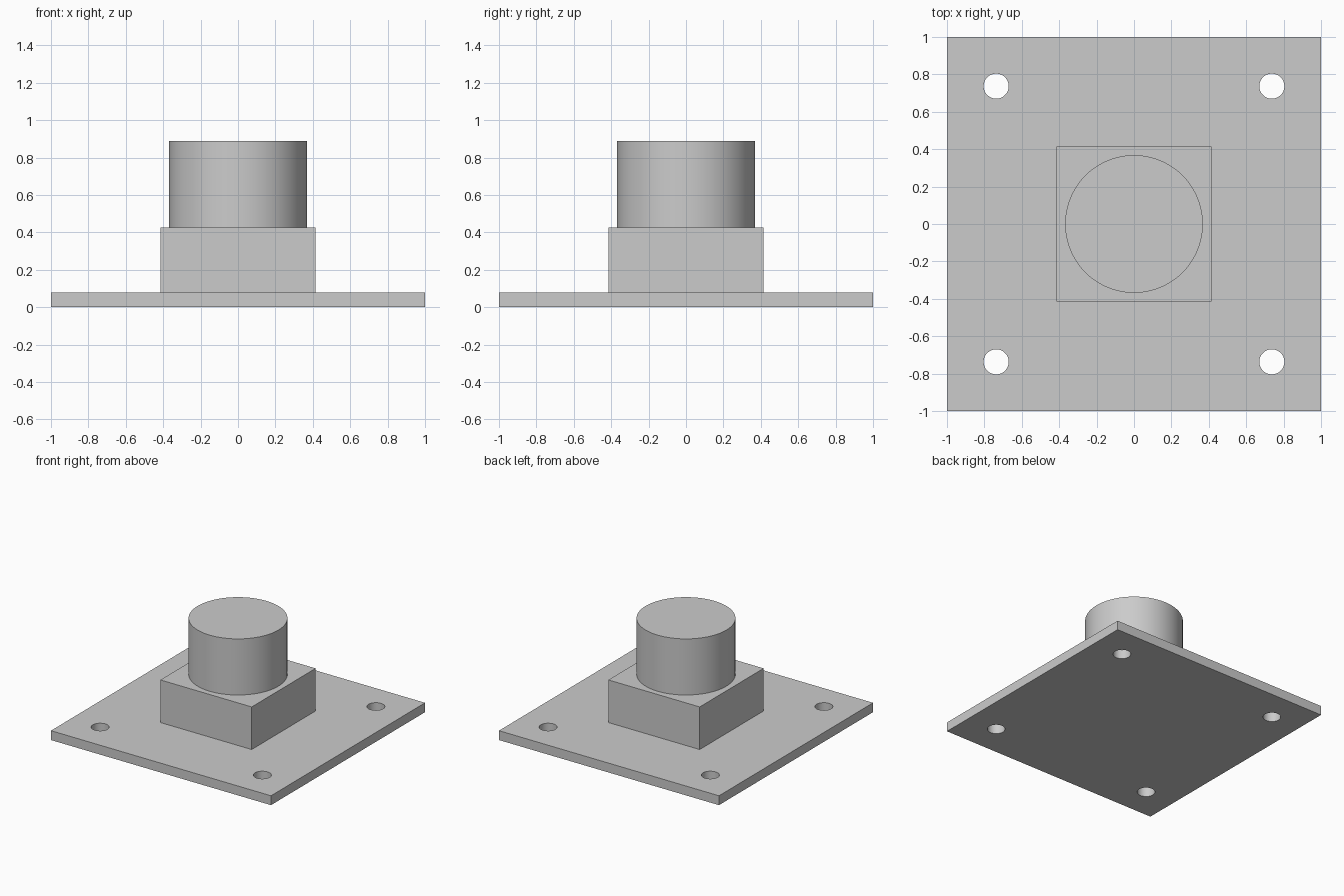
import bpy
import math

default = bpy.data.objects.get("Cube")
if default:
    bpy.data.objects.remove(default, do_unlink=True)

grey = bpy.data.materials.new("light_grey")
grey.use_nodes = True
grey.diffuse_color = (0.6, 0.6, 0.6, 1)
grey.node_tree.nodes["Principled BSDF"].inputs["Base Color"].default_value = (0.6, 0.6, 0.6, 1)


def finish(obj, name):
    obj.name = name
    obj.data.materials.append(grey)
    return obj


def block(name, width, bottom, top):
    bpy.ops.mesh.primitive_cube_add(size=1, location=(0, 0, (bottom + top) / 2))
    obj = bpy.context.object
    obj.scale = (width, width, top - bottom)
    bpy.ops.object.transform_apply(location=False, rotation=False, scale=True)
    return finish(obj, name)


def cylinder(name, radius, x, y, bottom, top, sides):
    bpy.ops.mesh.primitive_cylinder_add(vertices=sides, radius=radius, depth=top - bottom,
                                        location=(x, y, (bottom + top) / 2))
    return finish(bpy.context.object, name)


def smooth(obj):
    bpy.ops.object.select_all(action="DESELECT")
    obj.select_set(True)
    bpy.context.view_layer.objects.active = obj
    bpy.ops.object.shade_smooth_by_angle(angle=math.radians(30))


PLATE_TOP = 0.077
BODY_TOP = 0.427

# Square base plate with a mounting hole near each corner
plate = block("base_plate", 2, 0, PLATE_TOP)
for x in (-0.737, 0.737):
    for y in (-0.737, 0.737):
        cutter = cylinder("hole_cutter", 0.067, x, y, -0.1, 0.2, 48)
        cutter.hide_render = True
        cut = plate.modifiers.new("mounting_hole", "BOOLEAN")
        cut.operation = "DIFFERENCE"
        cut.solver = "EXACT"
        cut.object = cutter
        bpy.context.view_layer.objects.active = plate
        bpy.ops.object.modifier_apply(modifier=cut.name)
        bpy.data.objects.remove(cutter, do_unlink=True)
smooth(plate)

# Square body in the middle of the plate
block("square_body", 0.83, PLATE_TOP, BODY_TOP)

# Round post on top of the body
smooth(cylinder("round_post", 0.368, 0, 0, BODY_TOP, 0.888, 96))
